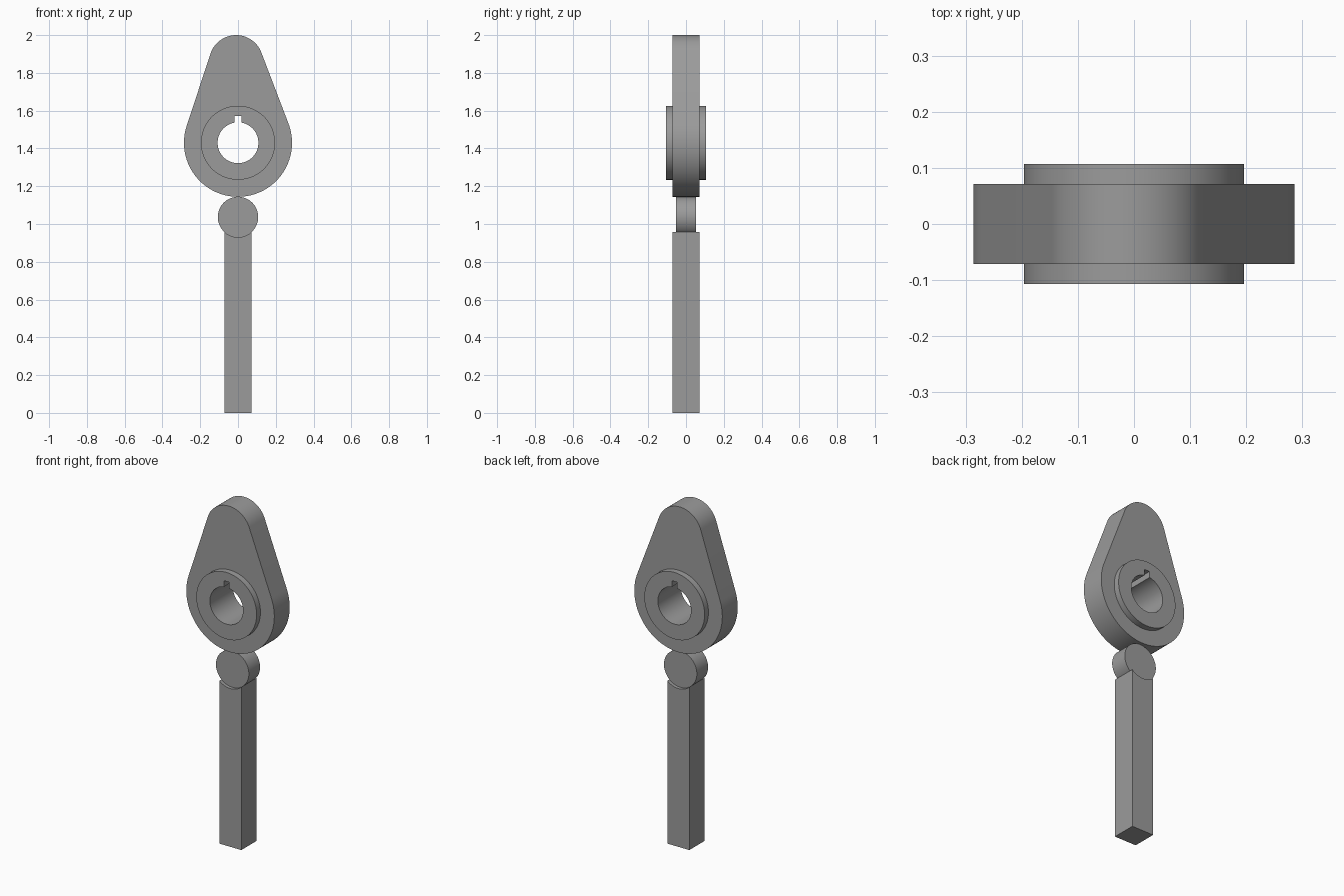
import bpy, bmesh
from math import sin, cos, pi, asin, atan2, sqrt

if "Cube" in bpy.data.objects:
    bpy.data.objects.remove(bpy.data.objects["Cube"])

CAM_Z, CAM_R = 1.43, 0.286
NOSE_X, NOSE_Z, NOSE_R = -0.01, 1.857, 0.143
BOSS_R, BORE_R = 0.196, 0.108
ROLL_Z, ROLL_R = 1.037, 0.107
STEM = 0.0715


def arc(cx, cz, r, a0, a1, n):
    """Points on an arc in the xz plane."""
    return [(cx + r * cos(a0 + (a1 - a0) * i / n),
             cz + r * sin(a0 + (a1 - a0) * i / n)) for i in range(n + 1)]


def circle(cx, cz, r, n=96):
    return arc(cx, cz, r, 0, 2 * pi, n)[:-1]


def prism(name, profile, half):
    """Closed xz profile extruded from y = -half to y = half."""
    bm = bmesh.new()
    face = bm.faces.new([bm.verts.new((x, -half, z)) for x, z in profile])
    ext = bmesh.ops.extrude_face_region(bm, geom=[face], use_keep_orig=True)
    verts = [g for g in ext["geom"] if isinstance(g, bmesh.types.BMVert)]
    bmesh.ops.translate(bm, verts=verts, vec=(0, 2 * half, 0))
    bmesh.ops.recalc_face_normals(bm, faces=bm.faces)
    mesh = bpy.data.meshes.new(name)
    bm.to_mesh(mesh)
    bm.free()
    ob = bpy.data.objects.new(name, mesh)
    bpy.context.collection.objects.link(ob)
    return ob


def activate(ob):
    bpy.ops.object.select_all(action='DESELECT')
    ob.select_set(True)
    bpy.context.view_layer.objects.active = ob


def boolean(ob, tool, operation):
    activate(ob)
    mod = ob.modifiers.new("bool", 'BOOLEAN')
    mod.operation, mod.solver, mod.object = operation, 'EXACT', tool
    bpy.ops.object.modifier_apply(modifier=mod.name)
    bpy.data.objects.remove(tool)


# Cam plate: base circle and nose circle joined by their outer tangents
dx, dz = NOSE_X, NOSE_Z - CAM_Z
axis = atan2(dz, dx)
spread = pi / 2 - asin((CAM_R - NOSE_R) / sqrt(dx * dx + dz * dz))
right, left = axis - spread, axis + spread
cam = prism("cam",
            arc(NOSE_X, NOSE_Z, NOSE_R, right, left, 40)
            + arc(0, CAM_Z, CAM_R, left, right + 2 * pi, 72), 0.0715)

# Boss on both sides of the plate
boolean(cam, prism("boss", circle(0, CAM_Z, BOSS_R), 0.107), 'UNION')

# Bore with keyway
key_w, key_h = 0.0175, 0.143
a = asin(key_w / BORE_R)
bore = arc(0, CAM_Z, BORE_R, pi / 2 + a, 5 * pi / 2 - a, 80)
bore += [(key_w, CAM_Z + key_h), (-key_w, CAM_Z + key_h)]
boolean(cam, prism("bore_cutter", bore, 0.2), 'DIFFERENCE')

# Roller follower
roller = prism("roller", circle(0, ROLL_Z, ROLL_R), 0.052)

# Square stem with a round seat for the roller
b = asin(STEM / ROLL_R)
stem = prism("stem", [(-STEM, 0), (STEM, 0)]
             + arc(0, ROLL_Z, ROLL_R, -pi / 2 + b, -pi / 2 - b, 24), STEM)

# Dark grey metal
metal = bpy.data.materials.new("dark_metal")
metal.diffuse_color = (0.33, 0.33, 0.33, 1)
metal.use_nodes = True
metal.node_tree.nodes["Principled BSDF"].inputs["Base Color"].default_value = metal.diffuse_color

for ob in (cam, roller, stem):
    ob.data.materials.clear()
    ob.data.materials.append(metal)
    activate(ob)
    bpy.ops.object.shade_smooth_by_angle(angle=pi / 6)
